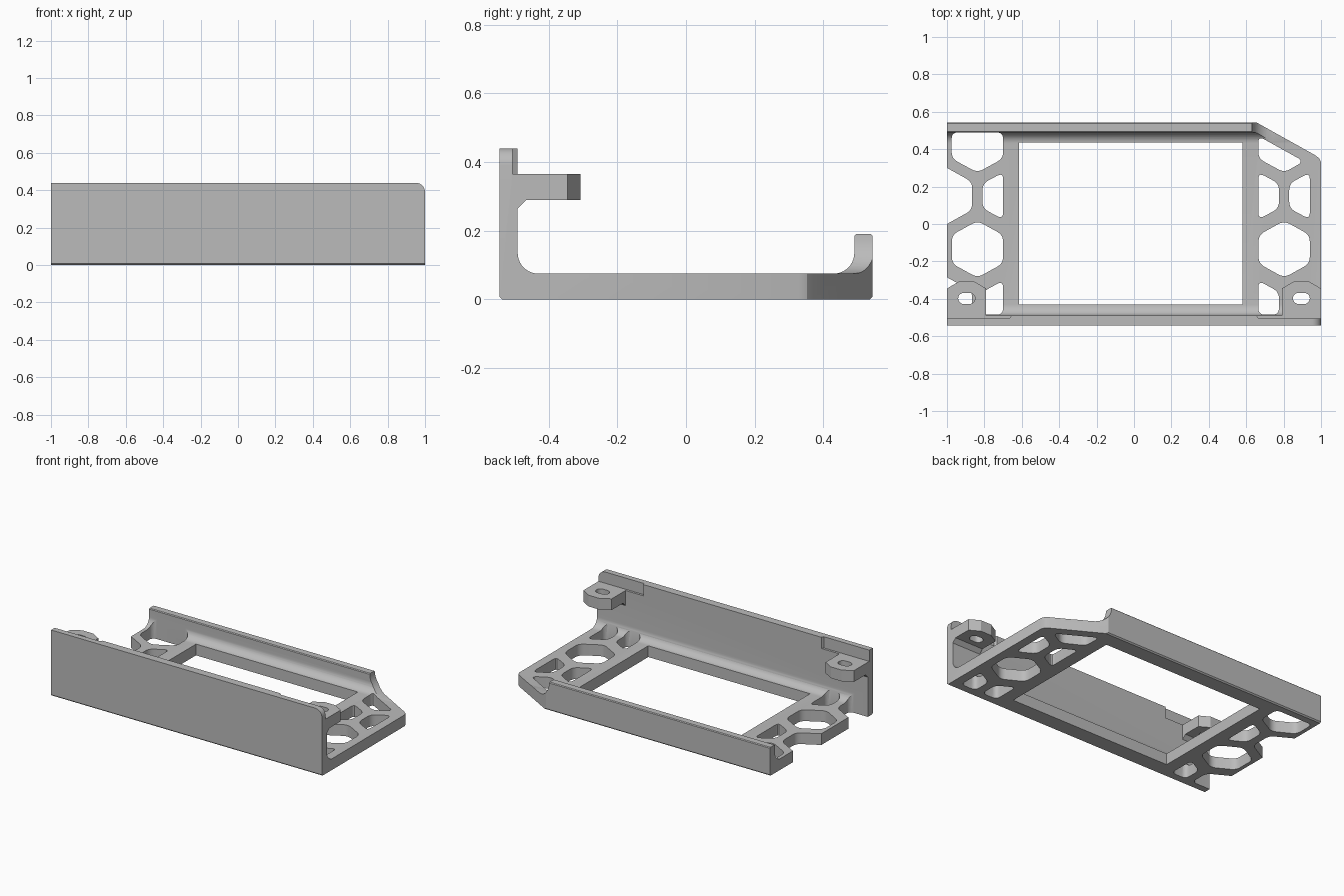
import bpy, bmesh, math
from mathutils import Vector

if "Cube" in bpy.data.objects:
    bpy.data.objects.remove(bpy.data.objects["Cube"], do_unlink=True)

grey = bpy.data.materials.new("plain grey")
grey.use_nodes = True
COLOR = (0.5, 0.5, 0.5, 1)
grey.diffuse_color = COLOR
grey.node_tree.nodes["Principled BSDF"].inputs["Base Color"].default_value = COLOR

AXES = {"x": lambda a, b, t: (t, a, b),
        "y": lambda a, b, t: (a, t, b),
        "z": lambda a, b, t: (a, b, t)}


def rounded(points, r, steps=5):
    """Round every corner of a polygon."""
    pts, out = [Vector(p) for p in points], []
    for i, p in enumerate(pts):
        a, b = pts[i - 1] - p, pts[(i + 1) % len(pts)] - p
        cut = min(r, a.length * 0.48, b.length * 0.48)
        s, e = p + a.normalized() * cut, p + b.normalized() * cut
        for k in range(steps + 1):
            t = k / steps
            out.append(s * (1 - t) ** 2 + p * 2 * t * (1 - t) + e * t * t)
    return out


def arc(cx, cy, r, start, end, steps=10):
    angles = [math.radians(start + (end - start) * k / steps) for k in range(steps + 1)]
    return [(cx + r * math.cos(a), cy + r * math.sin(a)) for a in angles]


def prisms(name, axis, shapes, lo, hi):
    """One object holding an extrusion of each outline."""
    bm = bmesh.new()
    for pts in shapes:
        ends = [[bm.verts.new(AXES[axis](p[0], p[1], t)) for p in pts] for t in (lo, hi)]
        bm.faces.new(ends[0])
        bm.faces.new(ends[1])
        for i in range(len(pts)):
            bm.faces.new((ends[0][i - 1], ends[0][i], ends[1][i], ends[1][i - 1]))
    bmesh.ops.recalc_face_normals(bm, faces=bm.faces[:])
    mesh = bpy.data.meshes.new(name)
    bm.to_mesh(mesh)
    bm.free()
    mesh.materials.append(grey)
    ob = bpy.data.objects.new(name, mesh)
    bpy.context.scene.collection.objects.link(ob)
    return ob


def cut(target, cutter):
    cutter.hide_render = True
    mod = target.modifiers.new("cut", "BOOLEAN")
    mod.operation, mod.solver, mod.object = "DIFFERENCE", "EXACT", cutter
    bpy.context.view_layer.objects.active = target
    bpy.ops.object.modifier_apply(modifier=mod.name)
    bpy.data.objects.remove(cutter, do_unlink=True)


def mirror(points):
    return [(-x, y) for x, y in points]


def shift(points, dx, dy):
    return [(x + dx, y + dy) for x, y in points]


# Channel section: tall front wall, floor, low back wall
section = [(-0.535, 0), (0.535, 0), (0.543, 0.008), (0.543, 0.185), (0.538, 0.19),
           (0.495, 0.19), (0.49, 0.185)]
section += arc(0.43, 0.135, 0.06, 0, -90) + arc(-0.43, 0.135, 0.06, 270, 180)
section += [(-0.49, 0.44), (-0.543, 0.44), (-0.543, 0.008)]
frame = prisms("channel_frame", "x", [section], -1, 1)

# Sloped back corner and scooped end of the back wall
cut(frame, prisms("corner_cutter", "z",
                  [[(0.62, 0.56), (0.66, 0.54), (0.965, 0.37), (0.99, 0.352), (1, 0.33),
                    (1.1, 0.33), (1.1, 0.6), (0.62, 0.6)]], -0.1, 0.3))
cut(frame, prisms("scoop_cutter", "y",
                  [[(0.63, 0.25)] + arc(0.74, 0.186, 0.11, 180, 270) + [(1.1, 0.076), (1.1, 0.25)]],
                  0.3, 0.7))

# Rounded top corner of the front wall
cut(frame, prisms("round_cutter", "y",
                  [arc(0.95, 0.39, 0.05, 0, 90) + [(0.95, 0.5), (1.1, 0.5), (1.1, 0.39)]],
                  -0.7, -0.4))

# Large central opening
cut(frame, prisms("opening_cutter", "z",
                  [[(-0.615, -0.43), (0.58, -0.43), (0.58, 0.435), (-0.615, 0.435)]], -0.1, 0.2))

# Honeycomb holes and edge notches in the two floor ends
hexagon = [(0, 0.152), (0.137, 0.076), (0.137, -0.076), (0, -0.152), (-0.137, -0.076), (-0.137, 0.076)]
half = [(0, 0.125), (0, -0.125), (0.11, -0.066), (0.11, 0.066)]
low = [(0, 0.09), (0, -0.092), (0.11, -0.092), (0.11, 0.03)]
back_left = [(-0.837, 0.275), (-0.7, 0.35), (-0.7, 0.49), (-0.975, 0.49), (-0.975, 0.35)]
back_right = [(0.803, 0.275), (0.665, 0.35), (0.665, 0.47), (0.89, 0.345), (0.89, 0.325)]
notch = [(-1.1, 0.355), (-1, 0.3), (-0.865, 0.225), (-0.865, 0.075), (-1, 0), (-1.1, -0.055)]
low_notch = [(-1.1, -0.23), (-1, -0.285), (-0.865, -0.36), (-0.865, -0.49), (-1.1, -0.49)]
holes = [shift(hexagon, -0.837, -0.135), shift(hexagon, 0.803, -0.135),
         shift(mirror(half), -0.7, 0.15), shift(half, 0.665, 0.15), shift(mirror(half), 0.94, 0.15),
         shift(mirror(low), -0.7, -0.393), shift(low, 0.665, -0.393), shift(mirror(low), 0.94, -0.393),
         back_left, back_right, notch, low_notch]
cut(frame, prisms("honeycomb_cutter", "z", [rounded(h, 0.035) for h in holes], -0.1, 0.16))

# Shallow recesses at the top ends of the front wall
recess = [(0.65, -0.48), (0.665, -0.505), (1.1, -0.505), (1.1, -0.48)]
cut(frame, prisms("recess_cutter", "z", [recess, mirror(recess)], 0.365, 0.5))

# Mounting ears with slotted holes and a small gusset below
ear = [(0.79, -0.51), (0.79, -0.345), (0.855, -0.307), (0.935, -0.307), (1, -0.345), (1, -0.51)]
slot = arc(0.88, -0.398, 0.03, 90, 270) + arc(0.91, -0.398, 0.03, -90, 90)
gusset = [(-0.51, 0.295), (-0.465, 0.295), (-0.465, 0.29), (-0.49, 0.265), (-0.51, 0.265)]
parts = [frame]
for side, dx in (("left", 0), ("right", 0.01)):
    flip = (lambda p: p) if side == "left" else (lambda p: shift(mirror(p), -0.0, 0))
    ob = prisms(side + "_ear", "z", [flip(ear)], 0.29, 0.365)
    cut(ob, prisms("slot_cutter", "z", [flip(slot)], 0.2, 0.5))
    x0, x1 = (0.79, 1) if side == "left" else (-1, -0.79)
    parts += [ob, prisms(side + "_ear_gusset", "x", [gusset], x0, x1)]

# Smooth the fillets, keep hard edges
bpy.ops.object.select_all(action="DESELECT")
for ob in parts:
    ob.select_set(True)
bpy.context.view_layer.objects.active = frame
bpy.ops.object.shade_smooth_by_angle(angle=math.radians(25))
